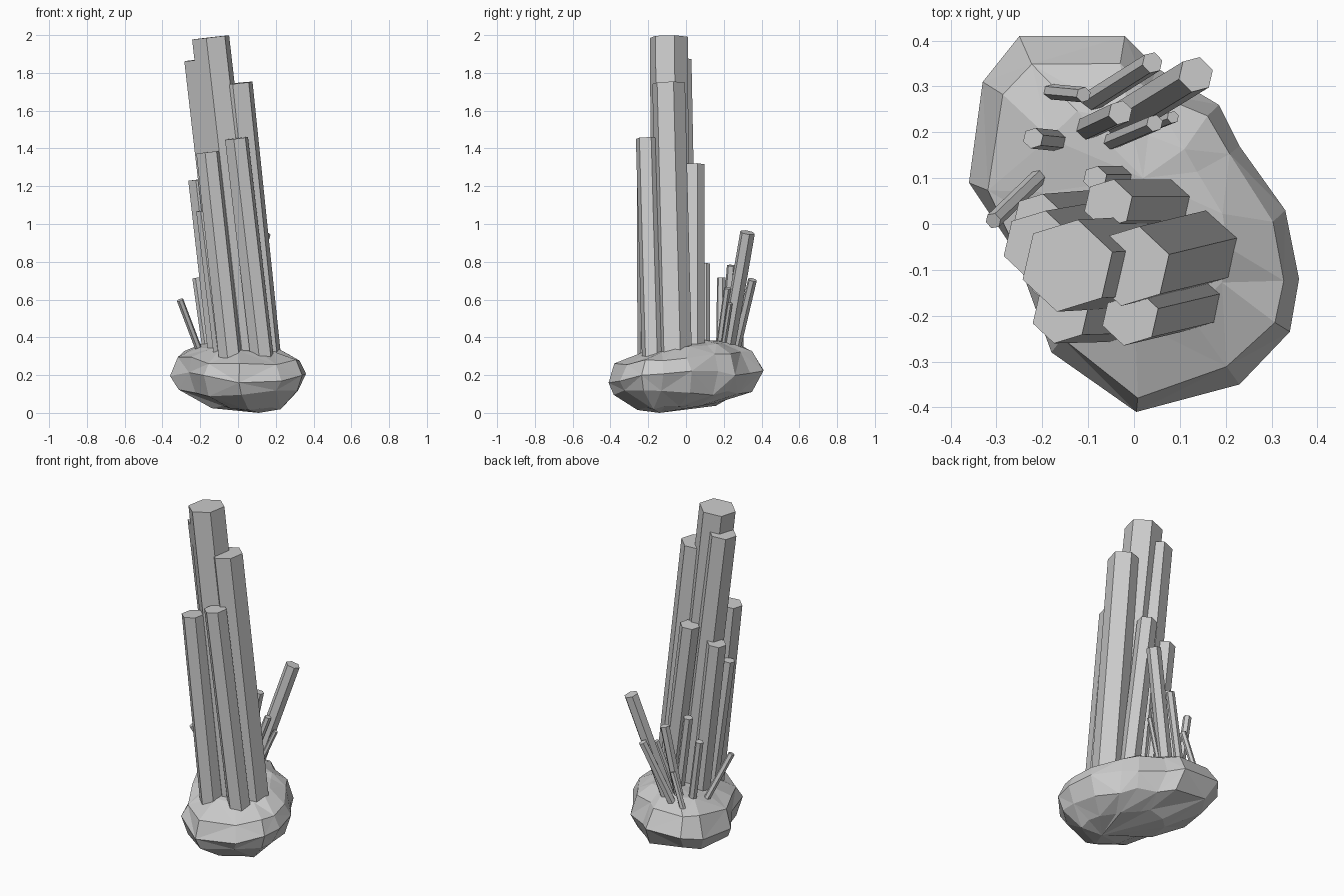
import bpy, bmesh, math, random
from mathutils import Vector

if "Cube" in bpy.data.objects:
    bpy.data.objects.remove(bpy.data.objects["Cube"])

random.seed(11)
grey = bpy.data.materials.new("stone grey")
grey.diffuse_color = (0.6, 0.6, 0.6, 1)
grey.use_nodes = True
grey.node_tree.nodes["Principled BSDF"].inputs["Base Color"].default_value = grey.diffuse_color


def finish(name, bm):
    bmesh.ops.recalc_face_normals(bm, faces=bm.faces[:])
    me = bpy.data.meshes.new(name)
    bm.to_mesh(me)
    bm.free()
    me.materials.append(grey)
    ob = bpy.data.objects.new(name, me)
    bpy.context.scene.collection.objects.link(ob)
    return ob


def crystal(name, top, base, r, phase=17, bury=0.12):
    """Hexagonal prism with square-cut end, its foot sunk into the rock."""
    top, base = Vector(top), Vector(base)
    d = (top - base).normalized()
    foot = base - d * bury
    u = (Vector((1, 0, 0)) - d * d.x).normalized()
    v = d.cross(u)
    bm = bmesh.new()
    rings = []
    for c in (foot, top):
        ring = []
        for i in range(6):
            a = math.radians(phase + 60 * i)
            ring.append(bm.verts.new(c + u * (r * math.cos(a)) + v * (r * math.sin(a))))
        rings.append(ring)
    lo, hi = rings
    for i in range(6):
        j = (i + 1) % 6
        bm.faces.new((lo[i], lo[j], hi[j], hi[i]))
    bm.faces.new(lo[::-1])
    bm.faces.new(hi)
    finish(name, bm)


# rock base: lumpy rings following the plan outline
outline = [(.36, -.12), (.33, .03), (.23, .17), (.185, .26), (.05, .34), (-.02, .41),
           (-.25, .41), (-.33, .31), (-.36, .09), (-.26, -.06), (-.18, -.28),
           (.005, -.41), (.23, -.35), (.34, -.235)]
# scale, height, centre x, centre y, tilt along y
levels = [(.5, .035, .05, -.05, .06), (.87, .11, .01, -.015, .03), (1.0, .2, 0, 0, .06),
          (.9, .295, 0, -.01, .1), (.55, .345, 0, .01, .12)]
bm = bmesh.new()
rings = []
for k, (s, z, cx, cy, tilt) in enumerate(levels):
    ring = []
    for x, y in outline:
        j = 0 if k == 2 else .014
        px = cx + x * s + random.uniform(-j, j)
        py = cy + y * s + random.uniform(-j, j)
        pz = z + tilt * py + random.uniform(-1, 1) * (.02 if k in (1, 2) else .01)
        ring.append(bm.verts.new((px, py, pz)))
    rings.append(ring)
n = len(outline)
for k, (a, b) in enumerate(zip(rings, rings[1:])):
    for i in range(n):
        j = (i + 1) % n
        if (i + k) % 2:
            bm.faces.new((a[i], a[j], b[j]))
            bm.faces.new((a[i], b[j], b[i]))
        else:
            bm.faces.new((a[i], a[j], b[i]))
            bm.faces.new((a[j], b[j], b[i]))
bottom = bm.verts.new((.11, -.14, 0))
peak = bm.verts.new((.02, .1, .385))
for i in range(n):
    j = (i + 1) % n
    bm.faces.new((bottom, rings[0][j], rings[0][i]))
    bm.faces.new((peak, rings[-1][i], rings[-1][j]))
finish("rock_base", bm)

# tall leaning crystals: top centre, point at rock surface, radius
tall = [((-.145, -.091, 1.988), (.042, -.08, .35), .103),
        ((-.008, -.092, 1.745), (.137, -.057, .35), .089),
        ((-.21, -.047, 1.87), (-.035, -.017, .35), .078),
        ((-.008, -.203, 1.453), (.122, -.172, .34), .064),
        ((-.16, -.198, 1.38), (-.045, -.195, .33), .064),
        ((-.056, .044, 1.315), (.069, .044, .36), .055),
        ((-.211, .012, 1.235), (-.11, .02, .35), .055),
        ((-.19, -.135, 1.07), (-.10, -.11, .33), .033)]
for i, (t, b, r) in enumerate(tall):
    crystal("tall_crystal_%d" % (i + 1), t, b, r)

# small splayed crystals at the back
small = [((.135, .326, .955), (-.03, .225, .37), .04),
         ((.04, .352, .705), (-.09, .27, .36), .024),
         ((-.03, .243, .78), (-.10, .21, .37), .027),
         ((.045, .22, .66), (-.05, .18, .37), .019),
         ((.085, .233, .58), (.0, .20, .37), .014),
         ((-.11, .282, .54), (-.175, .288, .36), .017),
         ((-.22, .187, .715), (-.17, .182, .36), .023),
         ((-.307, .007, .598), (-.205, .105, .33), .018),
         ((-.085, .10, .79), (-.03, .10, .37), .027)]
for i, (t, b, r) in enumerate(small):
    crystal("small_crystal_%d" % (i + 1), t, b, r, bury=.06)
